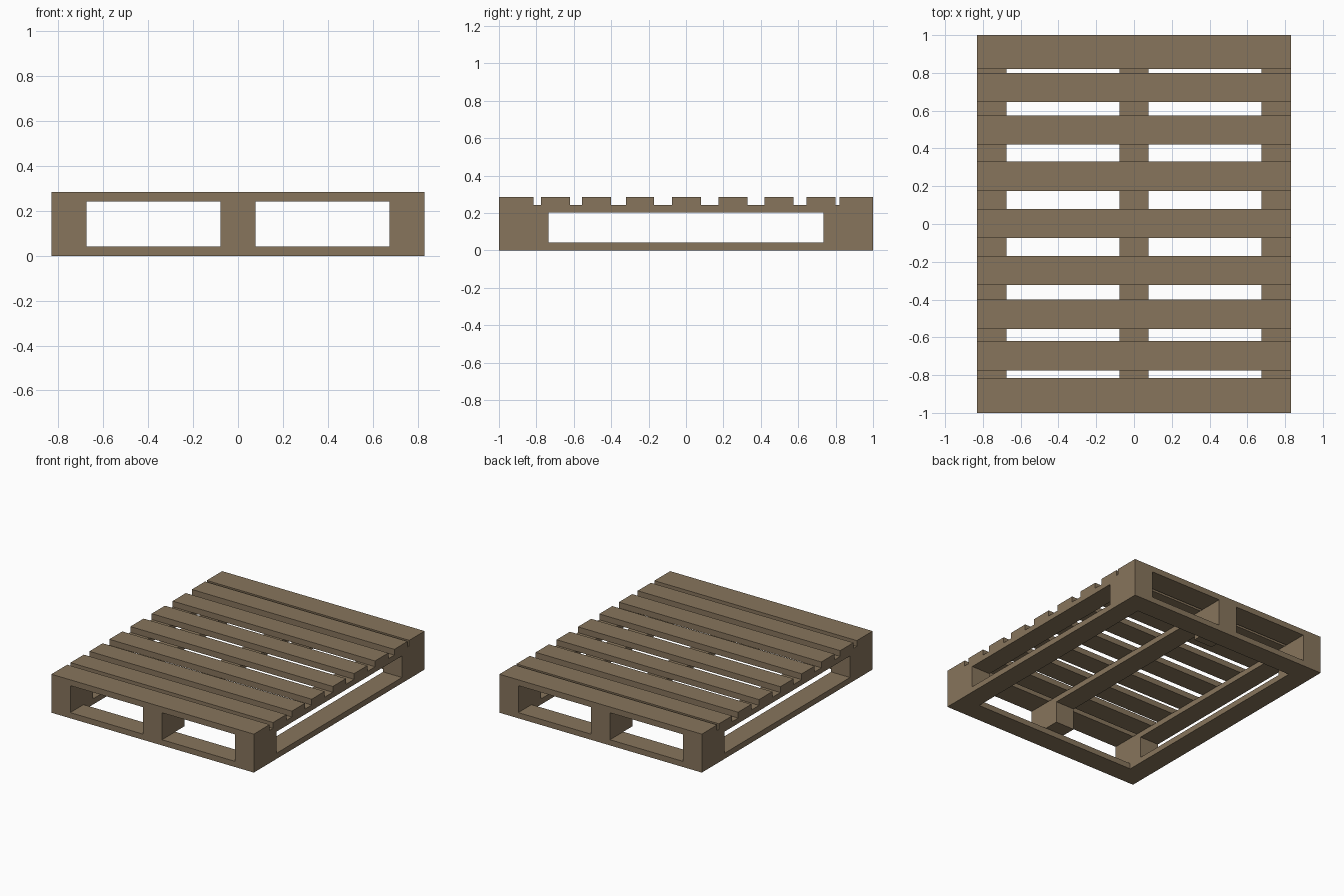
import bpy

if "Cube" in bpy.data.objects:
    bpy.data.objects.remove(bpy.data.objects["Cube"])

HALF_X, HALF_Y = 0.83, 1.0
BOARD = 0.155          # width of the lengthwise boards and blocks
INNER = HALF_X - BOARD

wood = bpy.data.materials.new("brown wood")
wood.diffuse_color = (0.245, 0.178, 0.107, 1)
wood.use_nodes = True
wood.node_tree.nodes["Principled BSDF"].inputs["Base Color"].default_value = wood.diffuse_color


def box(name, x0, x1, y0, y1, z0, z1):
    bpy.ops.mesh.primitive_cube_add(
        size=1, location=((x0 + x1) / 2, (y0 + y1) / 2, (z0 + z1) / 2))
    ob = bpy.context.object
    ob.name = name
    ob.scale = (x1 - x0, y1 - y0, z1 - z0)
    bpy.ops.object.transform_apply(location=False, rotation=False, scale=True)
    ob.data.materials.append(wood)
    return ob


# Deck slats across the top, wide ones at both ends
slats = [(-1.0, -0.815), (-0.775, -0.62), (-0.555, -0.40), (-0.322, -0.17),
         (-0.075, 0.08), (0.175, 0.33), (0.42, 0.575), (0.645, 0.80), (0.82, 1.0)]
for y0, y1 in slats:
    box("deck_slat", -HALF_X, HALF_X, y0, y1, 0.242, 0.285)

# Three lengthwise boards, each resting on a block at either end
for x in (-HALF_X + BOARD / 2, 0, HALF_X - BOARD / 2):
    x0, x1 = x - BOARD / 2, x + BOARD / 2
    box("stringer_board", x0, x1, -HALF_Y, HALF_Y, 0.202, 0.242)
    box("front_block", x0, x1, -HALF_Y, -0.735, 0.042, 0.202)
    box("back_block", x0, x1, 0.735, HALF_Y, 0.042, 0.202)

# Bottom frame of four boards
box("bottom_front_board", -HALF_X, HALF_X, -HALF_Y, -HALF_Y + BOARD, 0, 0.042)
box("bottom_back_board", -HALF_X, HALF_X, HALF_Y - BOARD, HALF_Y, 0, 0.042)
for side, x0, x1 in (("left", -HALF_X, -INNER), ("right", INNER, HALF_X)):
    box("bottom_" + side + "_board", x0, x1, -HALF_Y + BOARD, HALF_Y - BOARD, 0, 0.042)
